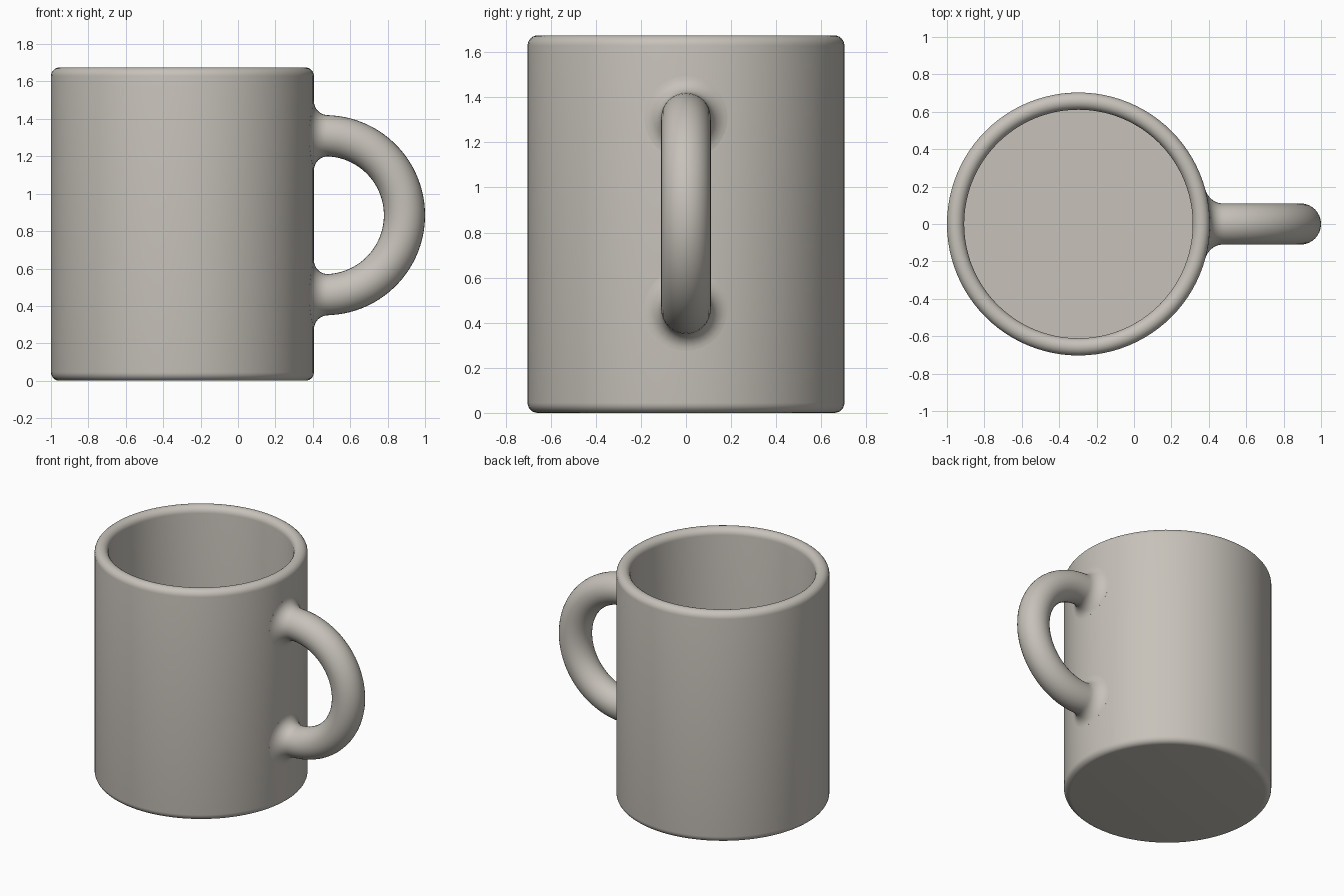
import bpy, bmesh, math
from mathutils import Vector

cube = bpy.data.objects.get("Cube")
if cube:
    bpy.data.objects.remove(cube, do_unlink=True)

# Glaze colour
glaze = bpy.data.materials.new("warm_grey_glaze")
glaze.use_nodes = True
colour = (0.57, 0.54, 0.49, 1)
glaze.diffuse_color = colour
glaze.node_tree.nodes["Principled BSDF"].inputs["Base Color"].default_value = colour

CX, R, H, WALL, FLOOR = -0.297, 0.703, 1.675, 0.092, 0.1


def finish(name, bm):
    bmesh.ops.remove_doubles(bm, verts=bm.verts, dist=1e-5)
    bmesh.ops.recalc_face_normals(bm, faces=bm.faces)
    mesh = bpy.data.meshes.new(name)
    bm.to_mesh(mesh)
    bm.free()
    obj = bpy.data.objects.new(name, mesh)
    bpy.context.collection.objects.link(obj)
    mesh.materials.append(glaze)
    bpy.ops.object.select_all(action='DESELECT')
    bpy.context.view_layer.objects.active = obj
    obj.select_set(True)
    bpy.ops.object.shade_smooth_by_angle(angle=math.radians(40))
    return obj


def arc(cx, cz, r, start, end, steps):
    angles = [math.radians(start + (end - start) * i / steps) for i in range(steps + 1)]
    return [(cx + r * math.cos(a), cz + r * math.sin(a)) for a in angles]


# Cup body: rounded foot, full round rim, straight inner wall, flat floor
half = WALL / 2
profile = [(0, 0)]
profile += arc(R - 0.045, 0.045, 0.045, -90, 0, 6)
profile += arc(R - half, H - half, half, 0, 180, 12)
profile += [(R - WALL, FLOOR), (0, FLOOR)]
bm = bmesh.new()
verts = [bm.verts.new((r, 0, z)) for r, z in profile]
edges = [bm.edges.new(pair) for pair in zip(verts, verts[1:])]
bmesh.ops.spin(bm, geom=verts + edges, cent=(0, 0, 0), axis=(0, 0, 1),
               angle=math.tau, steps=96)
bmesh.ops.translate(bm, verts=bm.verts, vec=(CX, 0, 0))
finish("cup_body", bm)

# Handle: half ring whose ends flare onto the curved wall
HX, HZ, MAJOR, MINOR, SIDES = 0.465, 0.885, 0.425, 0.11, 32
FILLET = 0.075


def ring_points(centre, outward, radius):
    for i in range(SIDES):
        a = math.tau * i / SIDES
        yield centre + radius * (math.cos(a) * outward + math.sin(a) * Vector((0, 1, 0)))


def wall_ring(z, side, radius, gap):
    # Ring wrapped round the cup wall, at a given distance from it
    points = ring_points(Vector((0, 0, z)), Vector((0, 0, side)), radius)
    return [Vector((CX + math.sqrt(R * R - p.y ** 2) + gap, p.y, p.z)) for p in points]


def flare(side):
    rings = [wall_ring(HZ + side * MAJOR, side, MINOR + FILLET, -0.02)]
    for i in range(9):
        a = math.radians(90 * i / 8)
        rings.append(wall_ring(HZ + side * MAJOR, side,
                               MINOR + FILLET * (1 - math.sin(a)),
                               FILLET * (1 - math.cos(a))))
    return rings


rings = flare(1)
for i in range(49):
    a = math.radians(86 - 172 * i / 48)
    out = Vector((math.cos(a), 0, math.sin(a)))
    rings.append(list(ring_points(Vector((HX, 0, HZ)) + MAJOR * out, out, MINOR)))
rings += reversed(flare(-1))

bm = bmesh.new()
loops = [[bm.verts.new(p) for p in ring] for ring in rings]
for a, b in zip(loops, loops[1:]):
    for i in range(SIDES):
        j = (i + 1) % SIDES
        bm.faces.new((a[i], a[j], b[j], b[i]))
bm.faces.new(loops[0])
bm.faces.new(loops[-1])
finish("handle", bm)
